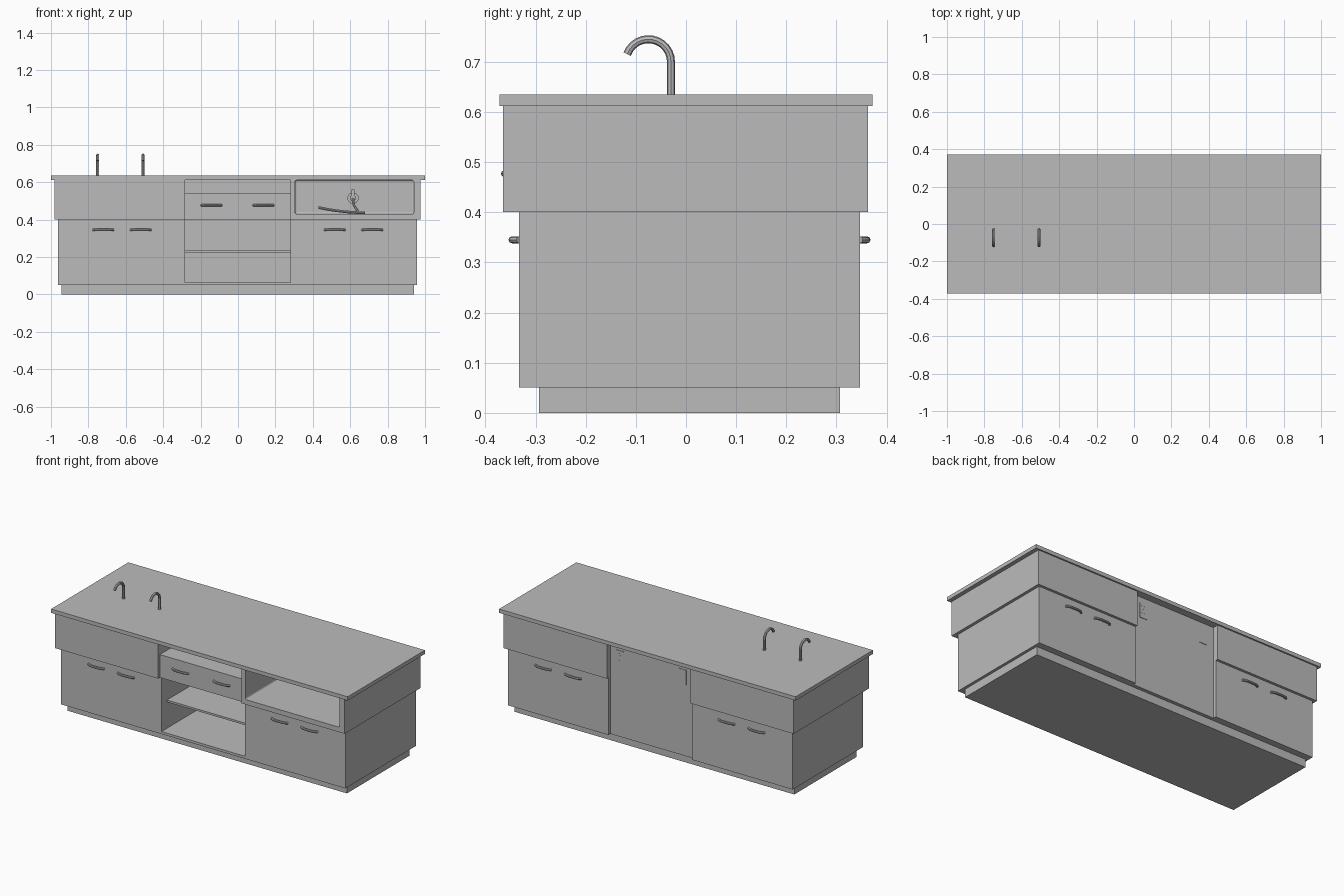
import bpy, math
from mathutils import Vector

if "Cube" in bpy.data.objects:
    bpy.data.objects.remove(bpy.data.objects["Cube"], do_unlink=True)

grey = bpy.data.materials.new("plain_grey")
grey.use_nodes = True
colour = (0.5, 0.5, 0.5, 1)
grey.diffuse_color = colour
grey.node_tree.nodes["Principled BSDF"].inputs["Base Color"].default_value = colour


def box(name, x, y, z):
    """Box from (min, max) pairs."""
    bpy.ops.mesh.primitive_cube_add(size=1)
    ob = bpy.context.object
    ob.name = name
    ob.location = [(a + b) / 2 for a, b in (x, y, z)]
    ob.scale = [b - a for a, b in (x, y, z)]
    bpy.ops.object.transform_apply(location=True, rotation=True, scale=True)
    ob.data.materials.append(grey)
    return ob


def disc(name, centre, radius, depth):
    """Cylinder with its axis along y."""
    bpy.ops.mesh.primitive_cylinder_add(vertices=24, radius=radius, depth=depth,
                                        location=centre, rotation=(math.pi / 2, 0, 0))
    ob = bpy.context.object
    ob.name = name
    ob.data.materials.append(grey)
    bpy.ops.object.shade_smooth_by_angle()
    return ob


def tube(name, points, radius):
    """Round tube along a path, turned into a mesh."""
    curve = bpy.data.curves.new(name, "CURVE")
    curve.dimensions = "3D"
    curve.bevel_depth = radius
    curve.bevel_resolution = 2
    curve.use_fill_caps = True
    spline = curve.splines.new("POLY")
    spline.points.add(len(points) - 1)
    for p, co in zip(spline.points, points):
        p.co = (*co, 1)
    curve.materials.append(grey)
    ob = bpy.data.objects.new(name, curve)
    bpy.context.collection.objects.link(ob)
    bpy.ops.object.select_all(action="DESELECT")
    ob.select_set(True)
    bpy.context.view_layer.objects.active = ob
    bpy.ops.object.convert(target="MESH")
    bpy.ops.object.shade_smooth_by_angle()
    return ob


def handle(name, x, y, z, out):
    """Bow handle standing out from a door in direction out (-1 or 1)."""
    bow = []
    for i in range(13):
        t = -1 + i / 6
        bow.append((x + 0.054 * t, y + out * 0.014 * (1 - t ** 4), z))
    tube(name, bow, 0.007)


# Plinth, worktop and cabinets
box("plinth", (-0.945, 0.94), (-0.293, 0.307), (0, 0.05))
box("worktop", (-1, 1), (-0.372, 0.372), (0.612, 0.635))
box("right_cabinet", (-0.962, -0.283), (-0.333, 0.347), (0.05, 0.4))
box("left_cabinet", (0.28, 0.957), (-0.333, 0.347), (0.05, 0.4))
box("right_upper_box", (-0.98, -0.283), (-0.365, 0.363), (0.4, 0.612))
upper = box("left_upper_box", (0.28, 0.975), (-0.365, 0.363), (0.4, 0.612))

# Open niche with rounded corners in the left upper box
cutter = box("niche_cutter", (0.305, 0.94), (-0.5, 0.3), (0.43, 0.611))
bevel = cutter.modifiers.new("round", "BEVEL")
bevel.width = 0.01
bevel.segments = 3
cutter.hide_render = True
cut = upper.modifiers.new("niche", "BOOLEAN")
cut.operation = "DIFFERENCE"
cut.solver = "EXACT"
cut.object = cutter
bpy.context.view_layer.objects.active = upper
bpy.ops.object.modifier_apply(modifier=cut.name)
bpy.data.objects.remove(cutter, do_unlink=True)

# Middle bay: base, shelf, drawer and back panel
bay = (-0.283, 0.28)
box("bay_base", bay, (-0.333, 0.328), (0.05, 0.065))
box("bay_shelf", bay, (-0.28, 0.31), (0.225, 0.237))
box("bay_drawer", bay, (-0.348, 0.31), (0.4, 0.54))
box("bay_back_panel", bay, (0.31, 0.328), (0.05, 0.612))

# Handles on doors (both faces) and drawer
for i, x in enumerate((-0.72, -0.52, 0.517, 0.717)):
    handle(f"front_door_handle_{i + 1}", x, -0.333, 0.345, -1)
    handle(f"back_door_handle_{i + 1}", x, 0.347, 0.345, 1)
for i, x in enumerate((-0.142, 0.136)):
    handle(f"drawer_handle_{i + 1}", x, -0.348, 0.477, -1)

# Gooseneck taps on the worktop
for side, x in (("outer", -0.75), ("inner", -0.508)):
    neck = [(x, -0.03, 0.63)]
    for i in range(13):
        a = math.radians(160) * i / 12
        neck.append((x, -0.075 + 0.045 * math.cos(a), 0.7 + 0.045 * math.sin(a)))
    tube(f"{side}_tap", neck, 0.008)

# Socket plates on the back panel
for side, x in (("left", 0.212), ("right", -0.208)):
    box(f"{side}_socket_plate", (x - 0.025, x + 0.025), (0.328, 0.331), (0.485, 0.575))
for z in (0.508, 0.552):
    for dx, dz in ((-0.009, 0.007), (0.009, 0.007), (0, -0.009)):
        disc("socket_pin", (0.212 + dx, 0.331, z + dz), 0.003, 0.002)

# Wall tap and spray hose inside the niche
disc("niche_tap_plate", (0.615, 0.292, 0.515), 0.03, 0.016)
disc("niche_tap_body", (0.615, 0.27, 0.515), 0.016, 0.05)
box("niche_tap_lever", (0.606, 0.624), (0.24, 0.28), (0.515, 0.56))
tube("niche_tap_spout", [(0.615, 0.25, 0.515), (0.618, 0.235, 0.48), (0.64, 0.23, 0.445)], 0.007)
hose = []
for i in range(9):
    t = i / 8
    hose.append((0.43 + 0.25 * t, 0.23, 0.465 - 0.028 * (2 * t - t * t)))
tube("niche_hose", hose, 0.007)
